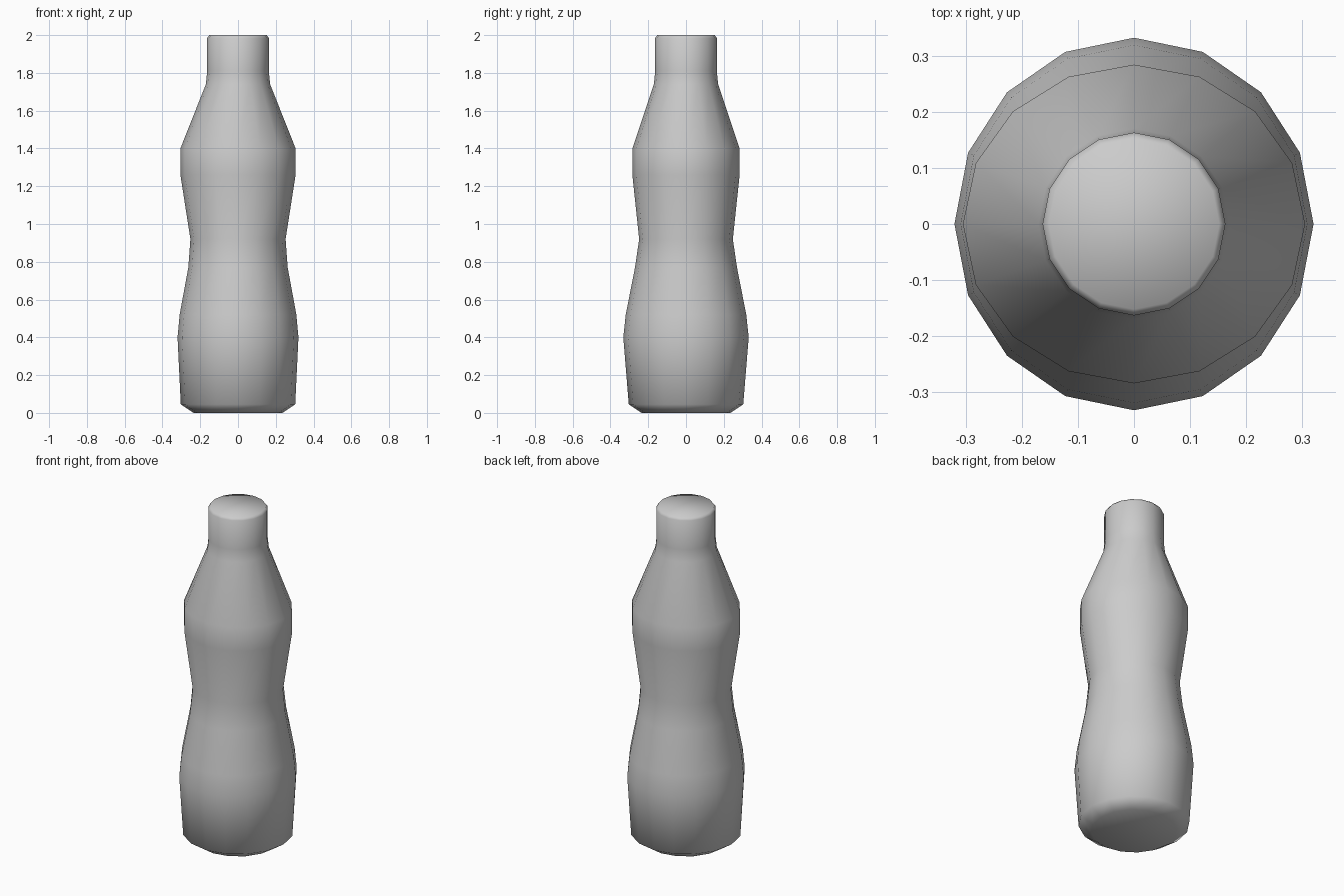
import bpy, bmesh, math

cube = bpy.data.objects.get("Cube")
if cube:
    bpy.data.objects.remove(cube, do_unlink=True)

SIDES = 16

# Plain grey body material
grey = bpy.data.materials.new("plain_grey")
grey.use_nodes = True
colour = (0.6, 0.6, 0.6, 1)
grey.diffuse_color = colour
grey.node_tree.nodes["Principled BSDF"].inputs["Base Color"].default_value = colour

# Bottle rings from base to mouth: half width, half depth, height
rings = [
    (0.235, 0.235, 0.0),
    (0.303, 0.303, 0.045),
    (0.32, 0.332, 0.4),
    (0.309, 0.319, 0.52),
    (0.263, 0.27, 0.77),
    (0.252, 0.248, 0.92),
    (0.305, 0.284, 1.26),
    (0.305, 0.284, 1.4),
    (0.17, 0.17, 1.74),
    (0.163, 0.163, 1.81),
    (0.163, 0.163, 1.985),
    (0.152, 0.152, 2.0),
]


def add_ring(bm, rx, ry, z):
    angles = [math.tau * i / SIDES for i in range(SIDES)]
    return [bm.verts.new((rx * math.cos(a), ry * math.sin(a), z)) for a in angles]


# Loft the rings into a closed bottle
bm = bmesh.new()
loops = [add_ring(bm, *ring) for ring in rings]
for low, high in zip(loops, loops[1:]):
    for i in range(SIDES):
        j = (i + 1) % SIDES
        bm.faces.new((low[i], low[j], high[j], high[i]))
bm.faces.new(loops[0][::-1])
bm.faces.new(loops[-1])
for face in bm.faces:
    face.smooth = True

mesh = bpy.data.meshes.new("bottle")
bm.to_mesh(mesh)
bm.free()
mesh.materials.append(grey)
bottle = bpy.data.objects.new("bottle", mesh)
bpy.context.collection.objects.link(bottle)
